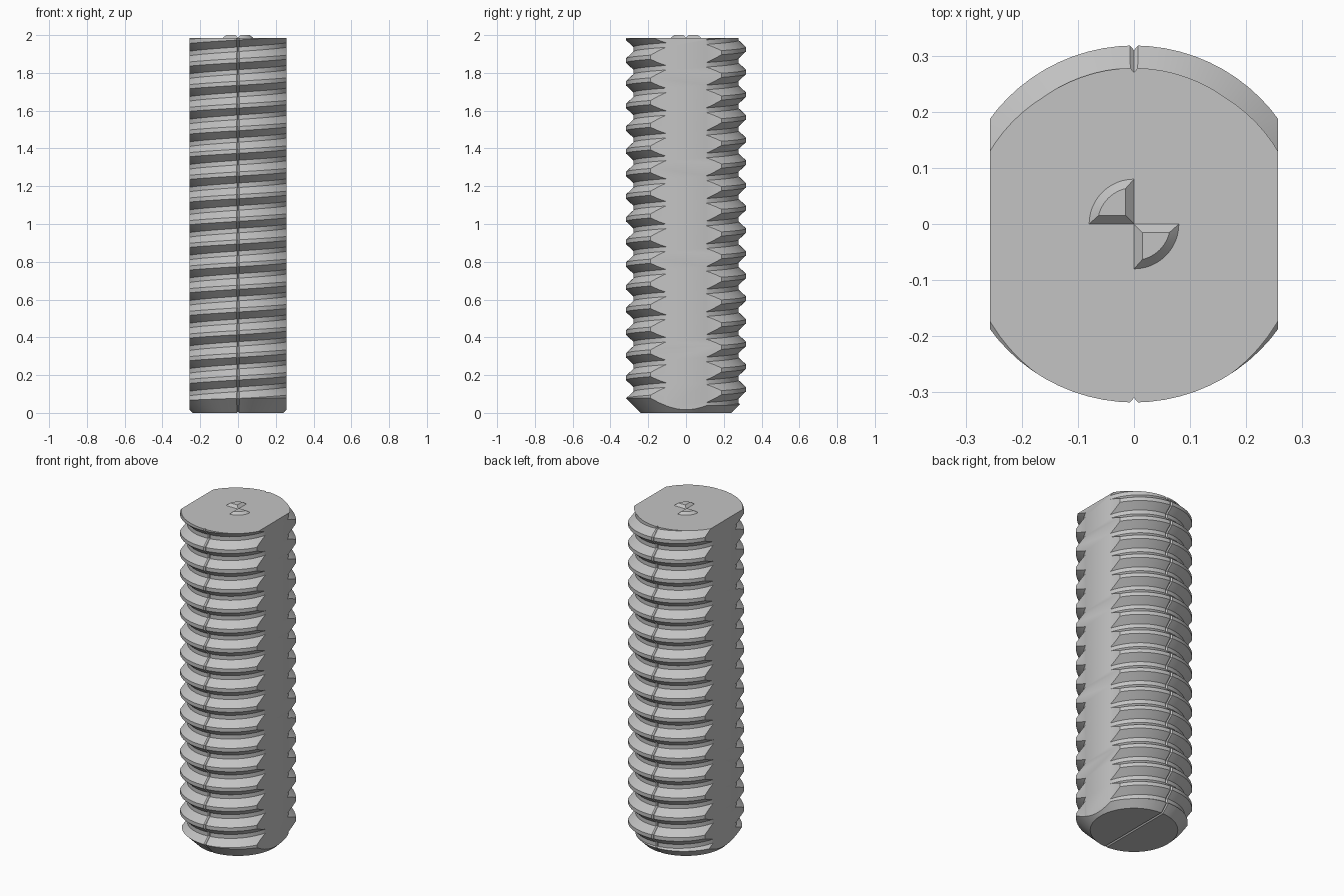
import bpy, bmesh, math

if "Cube" in bpy.data.objects:
    bpy.data.objects.remove(bpy.data.objects["Cube"])

PITCH, CREST, ROOT = 0.12, 0.318, 0.278
TOP, FLAT_X = 1.985, 0.257
NOTCH, NOTCH_ANGLE = 0.008, 0.0235

steel = bpy.data.materials.new("steel grey")
steel.diffuse_color = (0.55, 0.55, 0.55, 1)
steel.use_nodes = True
steel.node_tree.nodes["Principled BSDF"].inputs["Base Color"].default_value = steel.diffuse_color


def finish(name, bm):
    bmesh.ops.recalc_face_normals(bm, faces=bm.faces[:])
    me = bpy.data.meshes.new(name)
    bm.to_mesh(me)
    bm.free()
    me.materials.append(steel)
    ob = bpy.data.objects.new(name, me)
    bpy.context.collection.objects.link(ob)
    return ob


def activate(ob):
    bpy.ops.object.select_all(action='DESELECT')
    ob.select_set(True)
    bpy.context.view_layer.objects.active = ob


def cut(ob, tool, operation):
    m = ob.modifiers.new("cut", 'BOOLEAN')
    m.object, m.operation, m.solver = tool, operation, 'EXACT'
    activate(ob)
    bpy.ops.object.modifier_apply(modifier=m.name)
    bpy.data.objects.remove(tool, do_unlink=True)


# Column angles, with narrow extra columns for the front and back grooves
angles = [(math.radians(a), 0.0) for a in range(0, 360, 5) if a not in (90, 270)]
for a in (math.pi / 2, 3 * math.pi / 2):
    angles += [(a - NOTCH_ANGLE, 0.0), (a, NOTCH), (a + NOTCH_ANGLE, 0.0)]
angles.sort()
N = len(angles)


def revolve(profile, lead=0.0, shift=0):
    """Sweep (r, z) points round z; lead is the rise per turn, shift its row offset."""
    bm = bmesh.new()
    cols = [[bm.verts.new(((r - n) * math.cos(a), (r - n) * math.sin(a),
                           z + lead * a / math.tau)) for r, z in profile]
            for a, n in angles]
    for j in range(N):
        s = shift if j == N - 1 else 0
        c, d = cols[j], cols[(j + 1) % N]
        for k in range(len(profile) - 1 - s):
            bm.faces.new((c[k], d[k + s], d[k + 1 + s], c[k + 1]))
    if shift:
        # the seam joins one pitch higher, leaving one open loop at each end
        edges = [e for e in bm.edges if e.is_boundary]
        ends = [bm.verts.new((0, 0, -1.5)), bm.verts.new((0, 0, 3.5))]
        for e in edges:
            bm.faces.new((*e.verts, ends[e.verts[0].co.z > 1]))
    else:
        bm.faces.new([c[0] for c in cols])
        bm.faces.new([c[-1] for c in cols])
    return bm


# Threaded rod: right-handed helix with flat crests and roots
turn = [(CREST, -0.011), (CREST, 0.011), (ROOT, 0.048), (ROOT, 0.072)]
start = TOP - 0.75 * PITCH
thread = [(r, start + i * PITCH + z) for i in range(-20, 5) for r, z in turn]
rod = finish("threaded_rod", revolve(thread, PITCH, 4))

# Chamfered lower end and square upper end
cut(rod, finish("end_trimmer", revolve([(0.24, 0), (0.38, 0.14), (0.38, TOP)])),
    'INTERSECT')

# Two long side flats
bm = bmesh.new()
bmesh.ops.create_cube(bm, size=1)
bmesh.ops.scale(bm, vec=(2 * FLAT_X, 1, 6), verts=bm.verts[:])
cut(rod, finish("flat_trimmer", bm), 'INTERSECT')


def prism(lower, upper):
    bm = bmesh.new()
    a, b = [[bm.verts.new(p) for p in loop] for loop in (lower, upper)]
    bm.faces.new(a)
    bm.faces.new(b)
    for i in range(len(a)):
        j = (i + 1) % len(a)
        bm.faces.new((a[i], a[j], b[j], b[i]))
    return bm


# Groove across the underside
tri = [(-0.014, -0.007), (0.014, -0.007), (0, 0.007)]
cut(rod, finish("groove_cutter", prism([(x, -0.5, z) for x, z in tri],
                                       [(x, 0.5, z) for x, z in tri])), 'DIFFERENCE')
activate(rod)
bpy.ops.object.shade_smooth_by_angle(angle=math.radians(25))


# Raised, bevelled quarter-round pads on the top
def quarter(r, inset, z, sx):
    lo = math.asin(inset / r)
    pts = [(inset, inset)]
    for i in range(13):
        a = lo + (math.pi / 2 - 2 * lo) * i / 12
        pts.append((r * math.cos(a), r * math.sin(a)))
    return [(sx * x, -sx * y, z) for x, y in pts]


for name, sx in (("front_pad", 1), ("back_pad", -1)):
    pad = finish(name, prism(quarter(0.08, 0.0, TOP, sx),
                             quarter(0.065, 0.015, 2.0, sx)))
    activate(pad)
    bpy.ops.object.shade_smooth_by_angle(angle=math.radians(25))
